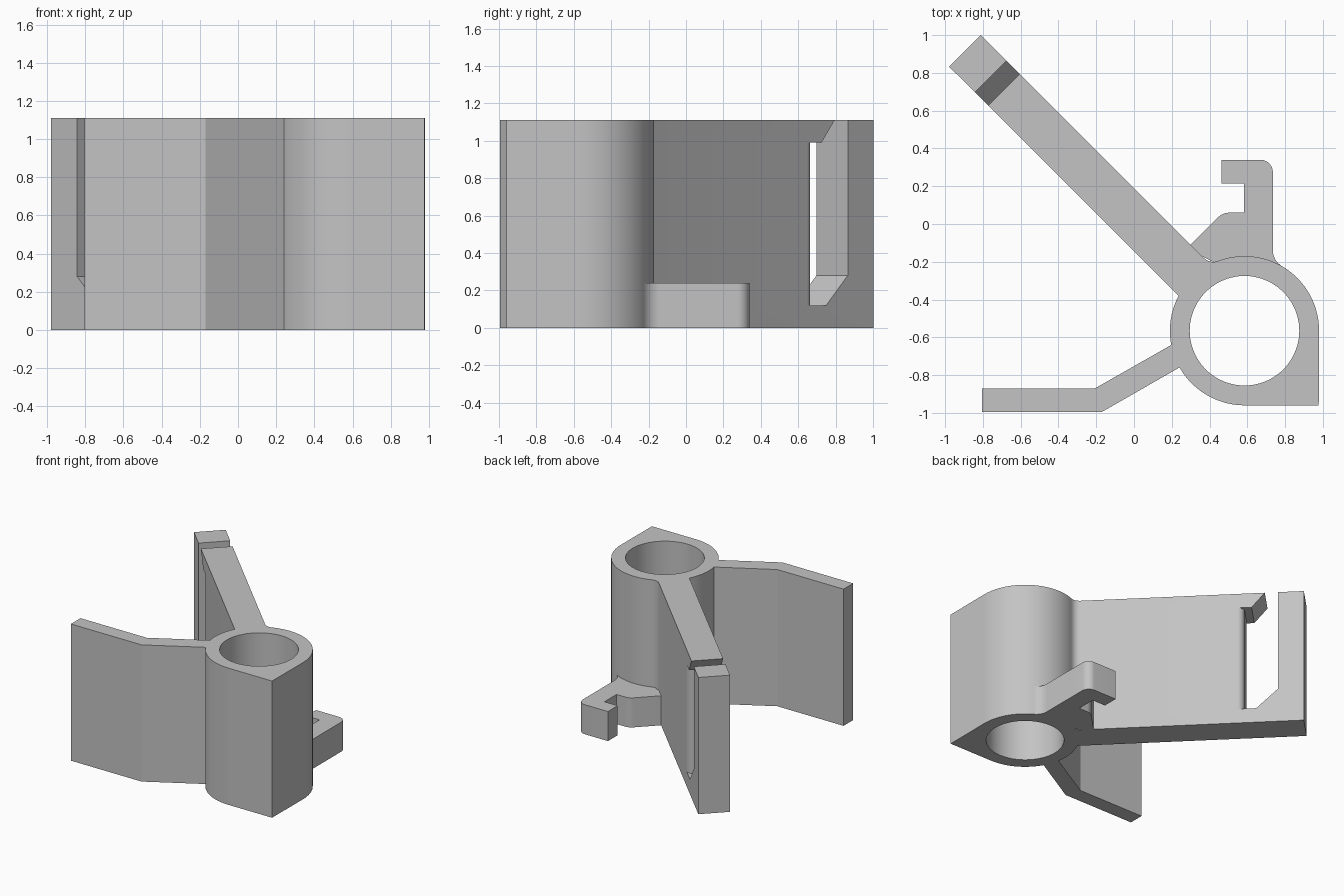
import bpy, bmesh
from math import sin, cos, radians, sqrt
from mathutils import Vector

old = bpy.data.objects.get("Cube")
if old:
    bpy.data.objects.remove(old, do_unlink=True)

HEIGHT = 1.11
HOOK_HEIGHT = 0.24
RING = (0.585, -0.565)
RING_R, BORE_R = 0.395, 0.29

grey = bpy.data.materials.new("light_grey")
grey.use_nodes = True
colour = (0.55, 0.55, 0.55, 1)
grey.diffuse_color = colour
grey.node_tree.nodes["Principled BSDF"].inputs["Base Color"].default_value = colour


def arc(centre, r, start, end, step=4):
    n = max(2, round(abs(end - start) / step))
    angles = [radians(start + (end - start) * i / n) for i in range(n + 1)]
    return [(centre[0] + r * cos(a), centre[1] + r * sin(a)) for a in angles]


def prism(name, points, sweep):
    """Closed solid made by sweeping a flat outline along a vector."""
    bm = bmesh.new()
    face = bm.faces.new([bm.verts.new(p) for p in points])
    new = bmesh.ops.extrude_face_region(bm, geom=[face], use_keep_orig=True)["geom"]
    bmesh.ops.translate(bm, vec=sweep, verts=[v for v in new if isinstance(v, bmesh.types.BMVert)])
    bmesh.ops.recalc_face_normals(bm, faces=bm.faces)
    mesh = bpy.data.meshes.new(name)
    bm.to_mesh(mesh)
    bm.free()
    mesh.materials.append(grey)
    ob = bpy.data.objects.new(name, mesh)
    bpy.context.collection.objects.link(ob)
    return ob


def plate(name, outline, bottom, top):
    return prism(name, [(x, y, bottom) for x, y in outline], Vector((0, 0, top - bottom)))


def activate(ob):
    bpy.ops.object.select_all(action="DESELECT")
    ob.select_set(True)
    bpy.context.view_layer.objects.active = ob


def cut(ob, cutter):
    cutter.hide_render = True
    mod = ob.modifiers.new("cut", "BOOLEAN")
    mod.operation, mod.solver, mod.object = "DIFFERENCE", "EXACT", cutter
    activate(ob)
    bpy.ops.object.modifier_apply(modifier=mod.name)
    bpy.data.objects.remove(cutter, do_unlink=True)


def on_arm(s, n):
    """Plan position from distance along and across the diagonal arm."""
    return ((n - s) / sqrt(2), (n + s) / sqrt(2))


# Socket ring with its square corner, diagonal arm and bent leg
outline = [(-0.805, -0.995), (-0.17, -0.995)]
outline += arc(RING, RING_R, 209.5, 270)
outline += [(0.978, -0.96)]
outline += arc(RING, RING_R, 0, 110.85)
outline += arc((0.4195, -0.1305), 0.07, 290.85, 225, 8)
outline += [on_arm(1.282, 0.134), on_arm(1.282, -0.103)]
outline += arc(RING, RING_R, 152, 191)
outline += [(-0.21, -0.872), (-0.805, -0.872)]
body = plate("socket_body", outline, 0, HEIGHT)

# Bore through the socket
cut(body, plate("bore_cutter", arc(RING, BORE_R, 0, 356), -0.1, HEIGHT + 0.1))

# Slot through the arm, open at the top beside a slanted lip
profile = [(0.85, 0.12), (0.926, 0.12), (1.089, 0.28), (1.089, 1.2),
           (1.064, 1.2), (0.891, 0.99), (0.85, 0.99)]
across = Vector((*on_arm(0, 0.6), 0))
cut(body, prism("slot_cutter", [(*on_arm(s, -0.3), z) for s, z in profile], across))

# Rounded inner wall of the slot
rounded = [(0.87, 0.25), (0.785, 0.25)]
rounded += arc((0.785, 0.084), 0.05, 90, 0, 10)
rounded += arc((0.785, -0.053), 0.05, 0, -90, 10)
rounded += [(0.785, -0.25), (0.87, -0.25)]
cut(body, plate("slot_wall_cutter", [on_arm(s, n) for s, n in rounded], 0.12, 0.99))

# Low hook behind the socket
hook_outline = [(0.28, -0.13), (0.30, -0.11)]
hook_outline += arc((0.503, -0.02), 0.08, 135, 90, 9)
hook_outline += [(0.582, 0.06), (0.582, 0.215), (0.463, 0.215), (0.463, 0.34)]
hook_outline += arc((0.67, 0.275), 0.065, 90, 0, 9)
hook_outline += arc((0.835, -0.138), 0.1, 180, 239.7, 6)
hook_outline += arc(RING, 0.38, 59.7, 112)
hook = plate("hook", hook_outline, 0, HOOK_HEIGHT)

for ob in (body, hook):
    activate(ob)
    bpy.ops.object.shade_smooth_by_angle(angle=radians(25))
